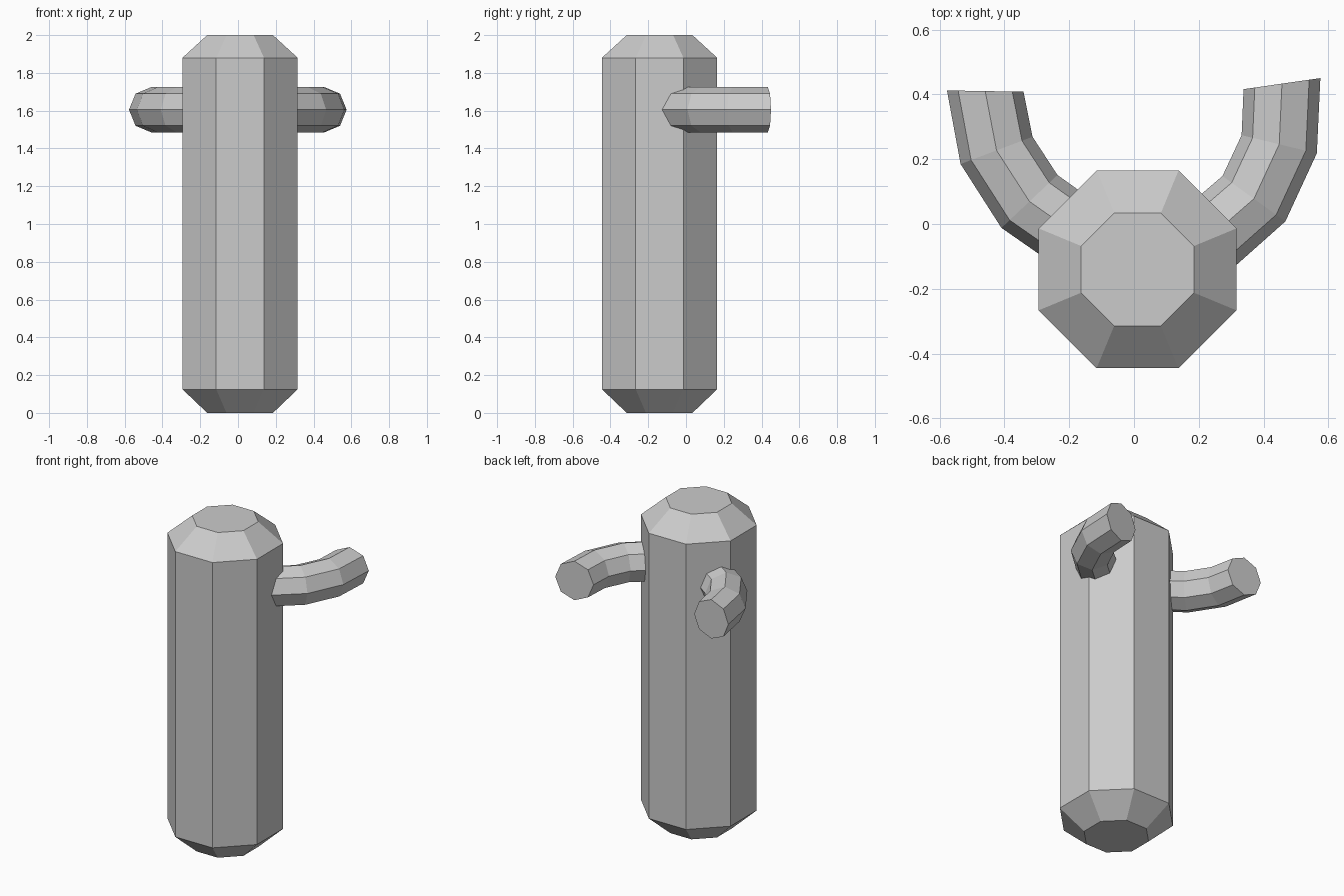
import bpy, bmesh
from math import cos, sin, pi
from mathutils import Vector

cube = bpy.data.objects.get("Cube")
if cube:
    bpy.data.objects.remove(cube, do_unlink=True)

GREY = (0.6, 0.6, 0.6, 1)
mat = bpy.data.materials.new("plain grey")
mat.use_nodes = True
mat.diffuse_color = GREY
mat.node_tree.nodes["Principled BSDF"].inputs["Base Color"].default_value = GREY

SIDES = 8


def loft(name, rings):
    """Skin a list of rings of points and cap both ends."""
    bm = bmesh.new()
    loops = [[bm.verts.new(p) for p in ring] for ring in rings]
    for a, b in zip(loops, loops[1:]):
        for i in range(SIDES):
            j = (i + 1) % SIDES
            bm.faces.new((a[i], a[j], b[j], b[i]))
    bm.faces.new(loops[0])
    bm.faces.new(loops[-1])
    bmesh.ops.recalc_face_normals(bm, faces=bm.faces)
    mesh = bpy.data.meshes.new(name)
    bm.to_mesh(mesh)
    bm.free()
    mesh.materials.append(mat)
    obj = bpy.data.objects.new(name, mesh)
    bpy.context.collection.objects.link(obj)
    return obj


def body_ring(apothem, z):
    r = apothem / cos(pi / SIDES)
    angles = [(i + 0.5) * 2 * pi / SIDES for i in range(SIDES)]
    return [(0.011 + r * cos(a), -0.14 + r * sin(a), z) for a in angles]


def arm_ring(outer, inner):
    """Upright octagon whose horizontal diameter joins outer and inner."""
    o, i = Vector((*outer, 1.605)), Vector((*inner, 1.605))
    mid, half = (o + i) / 2, (o - i) / 2
    angles = [k * 2 * pi / SIDES for k in range(SIDES)]
    return [mid + half * cos(a) + Vector((0, 0, 0.12 * sin(a))) for a in angles]


# Post with chamfered ends
loft("post", [body_ring(0.174, 0), body_ring(0.305, 0.125),
              body_ring(0.305, 1.88), body_ring(0.174, 2)])

# Curved arms: outer and inner edge of each section, from root to tip
right_path = [((-0.245, -0.126), (-0.08, 0.04)),
              ((-0.409, -0.012), (-0.236, 0.151)),
              ((-0.535, 0.185), (-0.313, 0.269)),
              ((-0.577, 0.412), (-0.341, 0.408))]
left_path = [((0.25, -0.185), (0.10, 0.0)),
             ((0.467, 0.008), (0.273, 0.148)),
             ((0.564, 0.218), (0.332, 0.274)),
             ((0.575, 0.45), (0.338, 0.416))]
for name, path in (("right_arm", right_path), ("left_arm", left_path)):
    loft(name, [arm_ring(o, i) for o, i in path])
